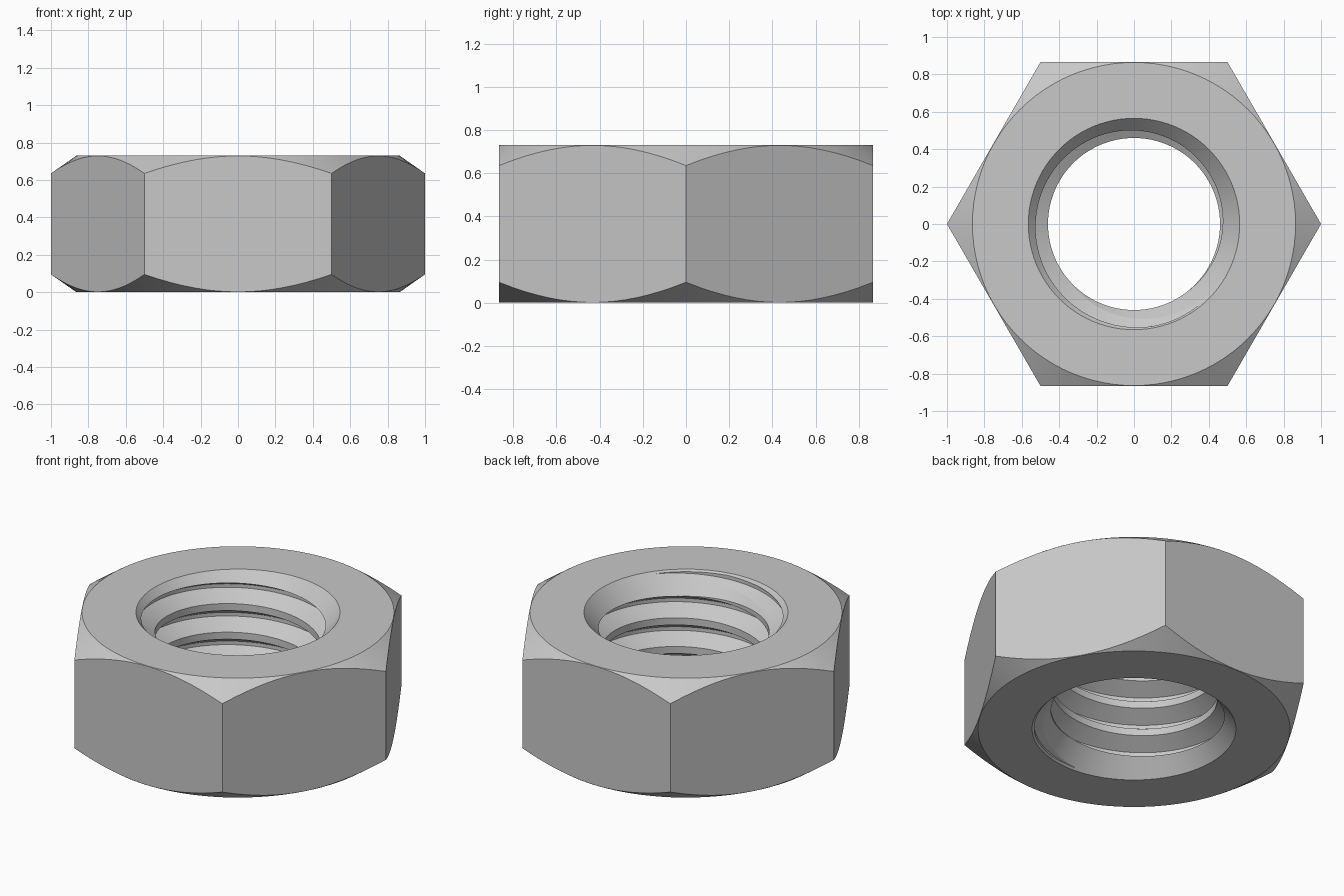
import bpy, bmesh, math

cube = bpy.data.objects.get("Cube")
if cube:
    bpy.data.objects.remove(cube, do_unlink=True)

HEIGHT = 0.73
PITCH = 0.175
CREST, ROOT = 0.46, 0.555   # thread radii
MOUTH = 0.565               # countersink radius at the end faces
SEGS = 96

steel = bpy.data.materials.new("grey steel")
steel.use_nodes = True
colour = (0.58, 0.58, 0.58, 1)
steel.diffuse_color = colour
steel.node_tree.nodes["Principled BSDF"].inputs["Base Color"].default_value = colour


def polar(r, turn, z):
    return (r * math.cos(math.tau * turn), r * math.sin(math.tau * turn), z)


def lathe(name, profile, segs=SEGS):
    """Closed solid from (radius, z) rings listed bottom to top."""
    bm = bmesh.new()
    rings = [[bm.verts.new(polar(r, i / segs, z)) for i in range(segs)]
             for r, z in profile]
    for low, high in zip(rings, rings[1:]):
        for i in range(segs):
            j = (i + 1) % segs
            bm.faces.new((low[i], low[j], high[j], high[i]))
    bm.faces.new(rings[0][::-1])
    bm.faces.new(rings[-1])
    mesh = bpy.data.meshes.new(name)
    bm.to_mesh(mesh)
    bm.free()
    mesh.materials.append(steel)
    obj = bpy.data.objects.new(name, mesh)
    bpy.context.collection.objects.link(obj)
    return obj


def boolean(target, tool, operation):
    mod = target.modifiers.new("cut", "BOOLEAN")
    mod.operation = operation
    mod.solver = "EXACT"
    mod.object = tool
    bpy.context.view_layer.objects.active = target
    bpy.ops.object.modifier_apply(modifier=mod.name)
    bpy.data.objects.remove(tool, do_unlink=True)


def cone(z):
    """Countersink radius at a height, from the nearer mouth."""
    return MOUTH - 0.9 * min(z, HEIGHT - z)


def bore_column(turn):
    """Points up the bore wall at one angle: thread trimmed by countersinks."""
    flank, root = 0.055, 0.022
    steps = [(0, CREST), (flank, ROOT), (flank + root, ROOT), (2 * flank + root, CREST)]
    knots = [(0.156 + (k + turn) * PITCH + dz, r) for k in range(-3, 6) for dz, r in steps]
    points = []
    for (z0, r0), (z1, r1) in zip(knots, knots[1:]):
        # the middle point sits where the thread meets the countersink
        d0, d1 = r0 - cone(z0), r1 - cone(z1)
        t = d0 / (d0 - d1) if d0 * d1 < 0 else 0.5
        points += [(z0, r0), (z0 + t * (z1 - z0), r0 + t * (r1 - r0))]
    points.append(knots[-1])
    column = []
    for z, r in points:
        z_in = min(max(z, 0), HEIGHT)
        column.append(polar(max(r, cone(z)) if z == z_in else MOUTH, turn, z_in))
    return column


# Hexagonal body with conical corner chamfers on both ends
nut = lathe("hex_nut", [(1, 0), (1, HEIGHT)], 6)
flat, drop, over = 0.864, 0.095 / 0.136, 0.2
chamfer = lathe("chamfer_tool", [
    (flat - 0.01, -0.01 * drop), (flat + over, over * drop),
    (flat + over, HEIGHT - over * drop), (flat - 0.01, HEIGHT + 0.01 * drop)])
boolean(nut, chamfer, "INTERSECT")

# Plain hole, whose wall is then swapped for the threaded one
boolean(nut, lathe("hole_tool", [(MOUTH, -0.1), (MOUTH, HEIGHT + 0.1)]), "DIFFERENCE")
bm = bmesh.new()
bm.from_mesh(nut.data)
wall = [f for f in bm.faces if all(v.co.xy.length < MOUTH + 0.001 for v in f.verts)]
bmesh.ops.delete(bm, geom=wall, context="FACES")

# Right-hand thread with countersunk mouths
columns = [[bm.verts.new(p) for p in bore_column(i / SEGS)] for i in range(SEGS + 1)]
for c, d in zip(columns, columns[1:]):
    for k in range(len(c) - 1):
        bm.faces.new((c[k], c[k + 1], d[k + 1], d[k]))
bmesh.ops.remove_doubles(bm, verts=bm.verts, dist=0.0002)
bmesh.ops.recalc_face_normals(bm, faces=bm.faces)
bm.to_mesh(nut.data)
bm.free()

# Smooth curved surfaces, crisp edges
bpy.ops.object.select_all(action="DESELECT")
nut.select_set(True)
bpy.context.view_layer.objects.active = nut
bpy.ops.object.shade_smooth_by_angle(angle=math.radians(12))
